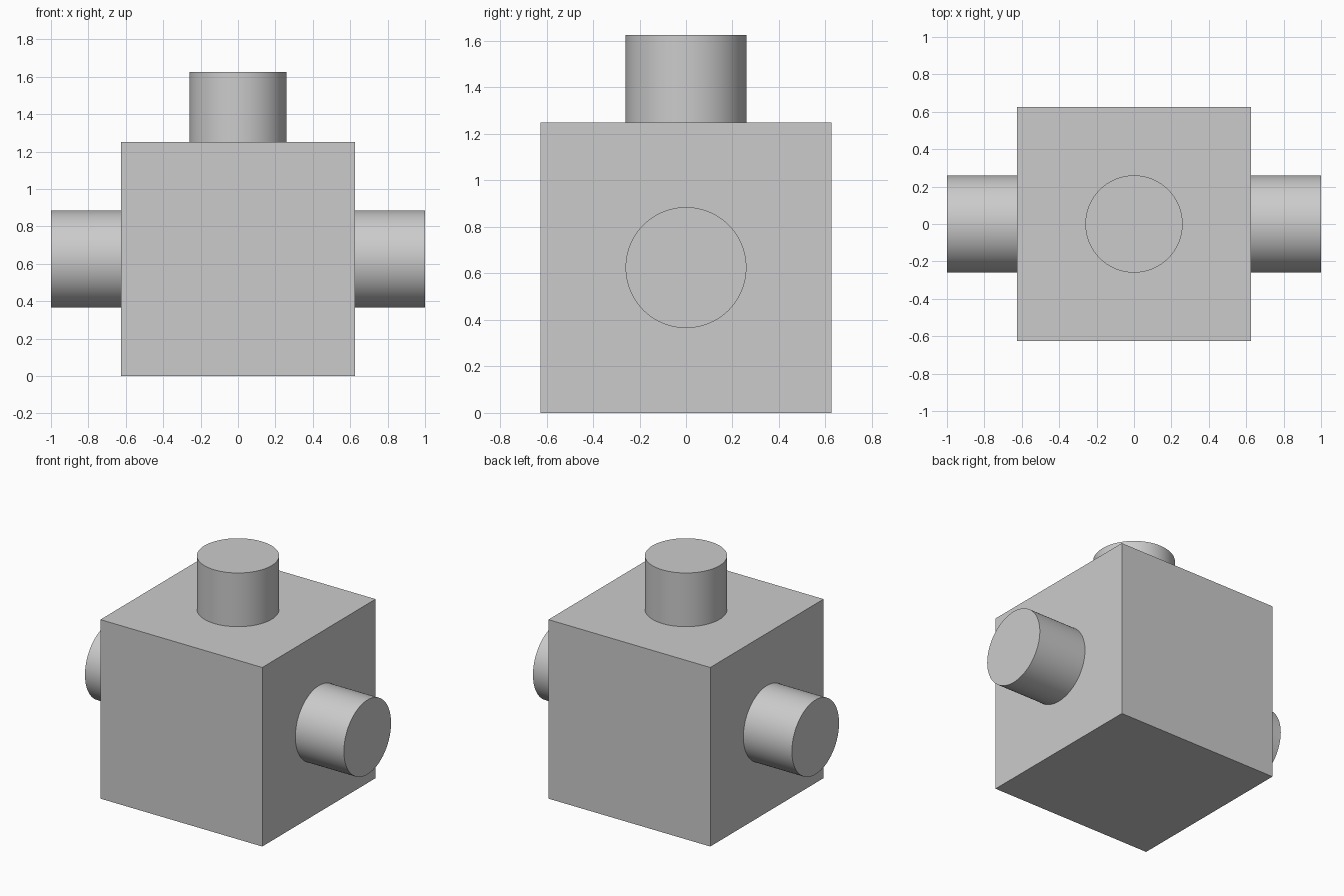
import bpy
import math

default = bpy.data.objects.get("Cube")
if default:
    bpy.data.objects.remove(default, do_unlink=True)

SIZE = 1.25      # edge of the cube body
RADIUS = 0.26    # radius of every stub
STUB = 0.375     # how far a stub stands out
HALF = SIZE / 2

grey = bpy.data.materials.new("plain grey")
grey.use_nodes = True
colour = (0.6, 0.6, 0.6, 1)
grey.diffuse_color = colour
grey.node_tree.nodes["Principled BSDF"].inputs["Base Color"].default_value = colour

# Cube body
bpy.ops.mesh.primitive_cube_add(size=SIZE, location=(0, 0, HALF))
body = bpy.context.object
body.name = "cube_body"
body.data.materials.append(grey)


def add_stub(name, location, tilt):
    """Round stub standing on one face of the body."""
    bpy.ops.mesh.primitive_cylinder_add(
        vertices=96, radius=RADIUS, depth=STUB,
        location=location, rotation=(0, tilt, 0))
    stub = bpy.context.object
    stub.name = name
    stub.data.materials.append(grey)
    bpy.ops.object.shade_smooth_by_angle(angle=math.radians(30))


# Stubs on the top and both sides
reach = HALF + STUB / 2
add_stub("top_stub", (0, 0, HALF + reach), 0)
add_stub("left_stub", (reach, 0, HALF), math.pi / 2)
add_stub("right_stub", (-reach, 0, HALF), -math.pi / 2)
